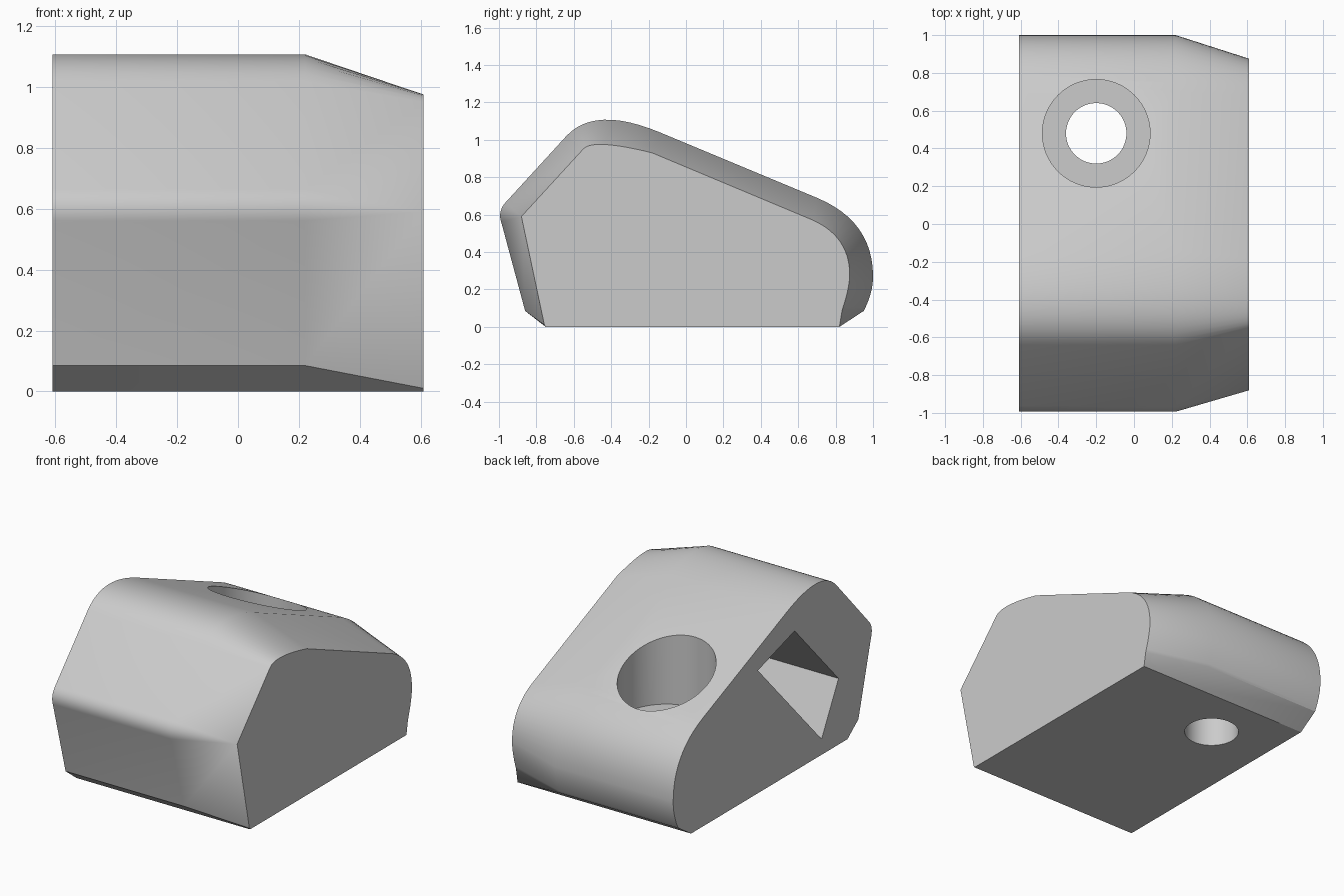
import bpy, bmesh, math

cube = bpy.data.objects.get("Cube")
if cube:
    bpy.data.objects.remove(cube)

grey = bpy.data.materials.new("plain_grey")
grey.use_nodes = True
colour = (0.6, 0.6, 0.6, 1)
grey.diffuse_color = colour
grey.node_tree.nodes["Principled BSDF"].inputs["Base Color"].default_value = colour


def arc(a, c, b, n=12):
    """Rounded corner from a to b, pulled towards c."""
    return [tuple((1 - t) ** 2 * p + 2 * t * (1 - t) * q + t * t * r
                  for p, q, r in zip(a, c, b))
            for t in (i / n for i in range(n + 1))]


def loft(name, sections):
    """Closed solid through (x, outline) sections."""
    bm = bmesh.new()
    rings = [[bm.verts.new((x, y, z)) for y, z in pts] for x, pts in sections]
    n = len(rings[0])
    for r, s in zip(rings, rings[1:]):
        for i in range(n):
            j = (i + 1) % n
            bm.faces.new((r[i], r[j], s[j], s[i]))
    bm.faces.new(rings[0][::-1])
    bm.faces.new(rings[-1])
    bmesh.ops.remove_doubles(bm, verts=bm.verts, dist=0.0005)
    bmesh.ops.recalc_face_normals(bm, faces=bm.faces)
    mesh = bpy.data.meshes.new(name)
    bm.to_mesh(mesh)
    bm.free()
    mesh.materials.append(grey)
    obj = bpy.data.objects.new(name, mesh)
    bpy.context.collection.objects.link(obj)
    return obj


def cylinder(name, radius, low, high):
    bpy.ops.mesh.primitive_cylinder_add(
        vertices=64, radius=radius, depth=high - low,
        location=(-0.2, 0.48, (low + high) / 2))
    obj = bpy.context.object
    obj.name = name
    obj.data.materials.append(grey)
    return obj


# Side outline, and the smaller outline at the tapered end
full = ([(-0.75, 0), (-0.86, 0.085)]
        + arc((-0.985, 0.55), (-1.01, 0.615), (-0.965, 0.665))
        + arc((-0.64, 1.02), (-0.488, 1.185), (-0.14, 1.04))
        + arc((0.7, 0.69), (1, 0.565), (1, 0.27))
        + arc((1, 0.27), (1, 0.18), (0.95, 0.085)) + [(0.82, 0)])
small = ([(-0.75, 0), (-0.757, 0.01)]
         + arc((-0.88, 0.59), (-0.88, 0.59), (-0.88, 0.59))
         + arc((-0.55, 0.95), (-0.5, 1.01), (-0.18, 0.93))
         + arc((0.68, 0.57), (0.875, 0.48), (0.875, 0.28))
         + arc((0.875, 0.28), (0.875, 0.21), (0.835, 0.09)) + [(0.82, 0)])
body = loft("block_body", [(-0.61, full), (0.22, full), (0.61, small)])

# Stepped bolt hole and side pocket
pocket = [(0.15, 0.78), (-0.22, 0.89), (-0.66, 0.42), (-0.49, 0.10)]
cutters = [cylinder("bolt_hole_cutter", 0.16, -0.2, 1.4),
           cylinder("counterbore_cutter", 0.285, 0.45, 1.5),
           loft("side_pocket_cutter", [(-0.8, pocket), (0.2, pocket)])]
for cutter in cutters:
    mod = body.modifiers.new(cutter.name, 'BOOLEAN')
    mod.operation = 'DIFFERENCE'
    mod.solver = 'EXACT'
    mod.object = cutter

# Bake the cuts, then shade
bpy.ops.object.select_all(action='DESELECT')
bpy.context.view_layer.objects.active = body
body.select_set(True)
for mod in list(body.modifiers):
    bpy.ops.object.modifier_apply(modifier=mod.name)
for cutter in cutters:
    bpy.data.objects.remove(cutter)
bpy.ops.object.shade_smooth_by_angle(angle=math.radians(20))
